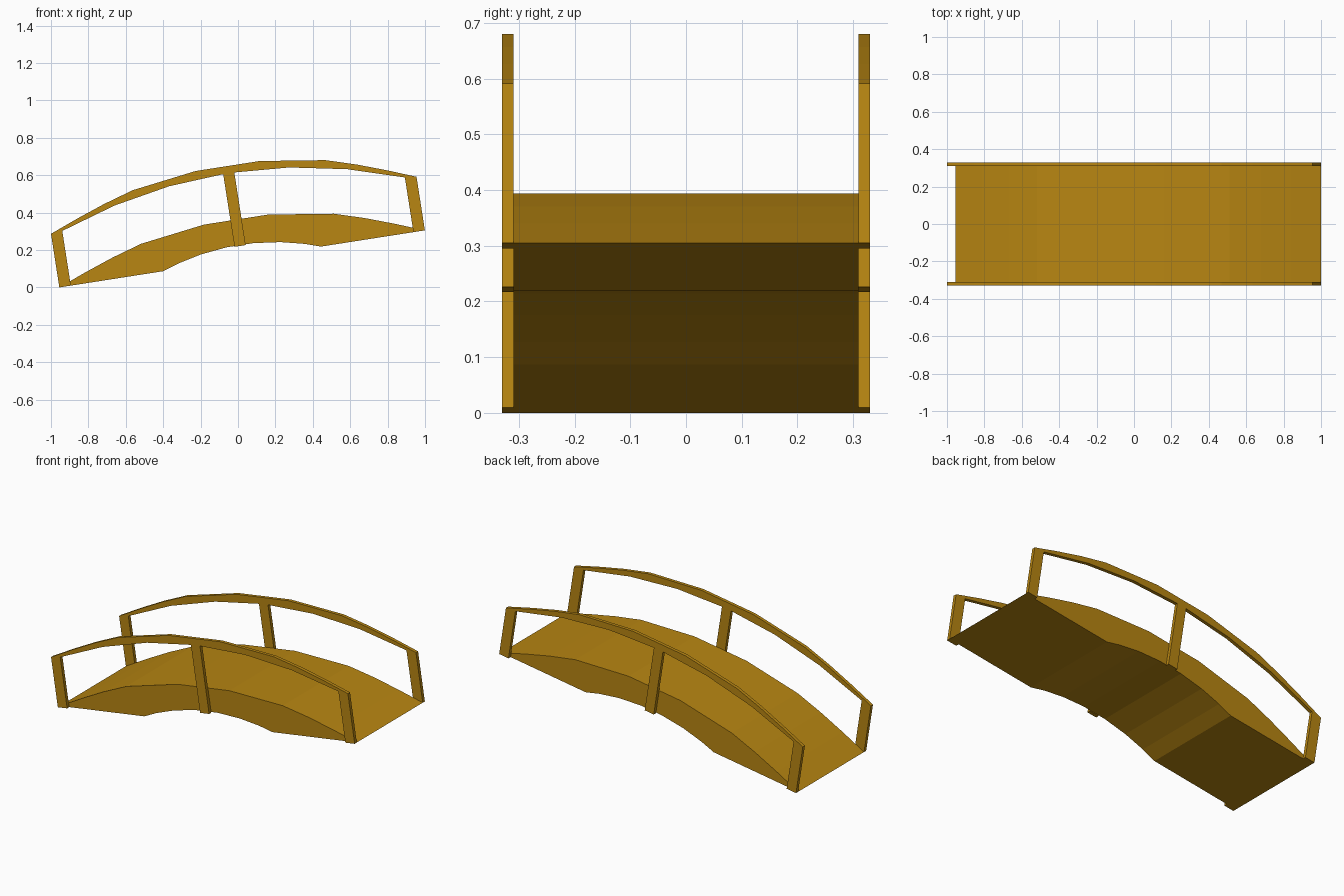
import bpy, bmesh, math

if "Cube" in bpy.data.objects:
    bpy.data.objects.remove(bpy.data.objects["Cube"])

TILT = math.radians(8.87)       # the whole bridge leans up towards +x
CENTRE = (0.022, 0, 0.1525)     # middle of the bridge base line

wood = bpy.data.materials.new("golden_wood")
wood.diffuse_color = (0.479, 0.238, 0.006, 1)
wood.use_nodes = True
wood.node_tree.nodes["Principled BSDF"].inputs["Base Color"].default_value = wood.diffuse_color


def mirrored(half):
    """Left-to-right outline from points listed from the middle outwards."""
    return [(-x, z) for x, z in reversed(half)] + [p for p in half if p[0] > 0]


def extrude_profile(name, profile, y0, y1):
    """Extrude an x/z outline from y0 to y1 and tilt it into place."""
    bm = bmesh.new()
    face = bm.faces.new([bm.verts.new((x, y0, z)) for x, z in profile])
    ext = bmesh.ops.extrude_face_region(bm, geom=[face], use_keep_orig=True)
    verts = [g for g in ext["geom"] if isinstance(g, bmesh.types.BMVert)]
    bmesh.ops.translate(bm, vec=(0, y1 - y0, 0), verts=verts)
    bmesh.ops.recalc_face_normals(bm, faces=bm.faces[:])
    me = bpy.data.meshes.new(name)
    bm.to_mesh(me)
    bm.free()
    me.materials.append(wood)
    ob = bpy.data.objects.new(name, me)
    ob.location = CENTRE
    ob.rotation_euler = (0, -TILT, 0)
    bpy.context.collection.objects.link(ob)
    return ob


# Arched deck: curved walkway over a shallower arch with flat feet
walkway = mirrored([(0.173, 0.2125), (0.521, 0.163), (0.683, 0.114),
                    (0.837, 0.059), (0.989, 0.0)])
under_arch = mirrored([(0.072, 0.074), (0.217, 0.057), (0.342, 0.028), (0.427, 0.0)])
extrude_profile("deck", walkway + under_arch[::-1], -0.31, 0.31)

# Handrail follows the walkway, raised by the post height
rail_top = [(x, z + 0.29) for x, z in walkway]
rail_under = mirrored([(0.03, 0.463), (0.325, 0.444), (0.63, 0.387),
                       (0.927, 0.296)])
rail = rail_top + rail_under[::-1]

# Posts: one at the middle, one at each end
middle_post = [(-0.03, 0.07), (0.03, 0.07), (0.03, 0.463), (-0.03, 0.463)]
end_post = [(0.927, 0.0), (0.989, 0.0), (0.989, 0.29), (0.927, 0.296)]

for side, y0 in (("front", -0.33), ("back", 0.31)):
    y1 = y0 + 0.02
    extrude_profile(side + "_handrail", rail, y0, y1)
    extrude_profile(side + "_middle_post", middle_post, y0, y1)
    extrude_profile(side + "_right_post", end_post, y0, y1)
    extrude_profile(side + "_left_post", [(-x, z) for x, z in end_post], y0, y1)
